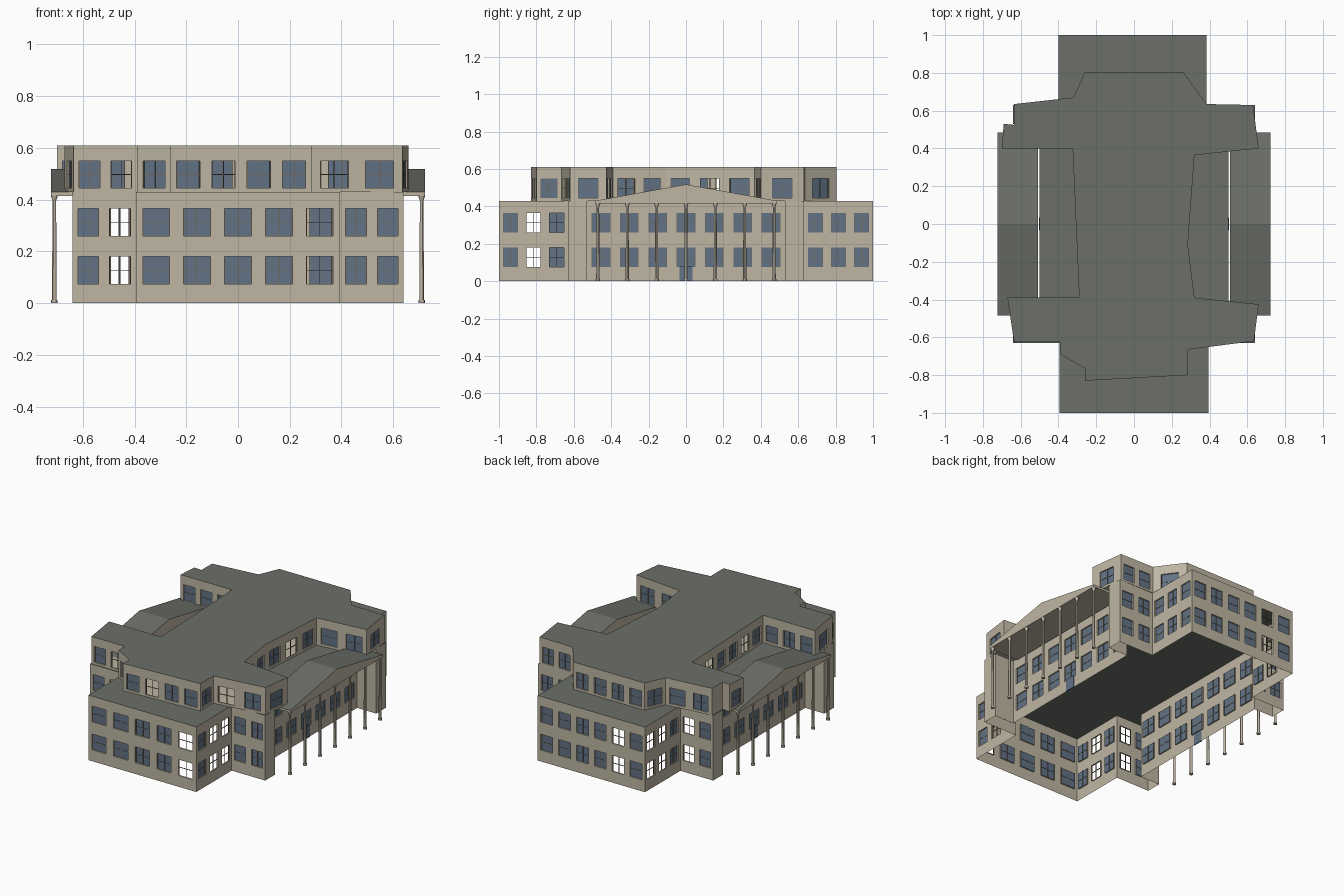
import bpy, bmesh
from mathutils import Vector, Matrix

cube = bpy.data.objects.get("Cube")
if cube:
    bpy.data.objects.remove(cube, do_unlink=True)


def material(name, rgb):
    m = bpy.data.materials.new(name)
    m.use_nodes = True
    m.diffuse_color = (*rgb, 1)
    m.node_tree.nodes["Principled BSDF"].inputs["Base Color"].default_value = (*rgb, 1)
    return m


WALL = material("beige wall", (0.52, 0.47, 0.37))
ROOF = material("grey roof", (0.15, 0.16, 0.14))
GLASS = material("blue glass", (0.12, 0.17, 0.24))
FRAME = material("brown frame", (0.17, 0.14, 0.1))


def finish(name, bm, *mats):
    mesh = bpy.data.meshes.new(name)
    bm.to_mesh(mesh)
    bm.free()
    for m in mats:
        mesh.materials.append(m)
    ob = bpy.data.objects.new(name, mesh)
    bpy.context.collection.objects.link(ob)
    return ob


def box(bm, center, size, axes=Matrix()):
    mat = Matrix.Translation(center) @ axes @ Matrix.Diagonal((*size, 1))
    bmesh.ops.create_cube(bm, size=1, matrix=mat)


def slab(name, outline, z, mat):
    bm = bmesh.new()
    bm.faces.new([bm.verts.new((x, y, z)) for x, y in outline])
    finish(name, bm, mat)


def storey_walls(name, outline, z0, z1, rows, counts, unglazed):
    """Walls along an outline, with evenly spaced recessed windows."""
    walls, panes, bars = bmesh.new(), bmesh.new(), bmesh.new()
    for i, start in enumerate(outline):
        a = Vector((*start, 0))
        b = Vector((*outline[(i + 1) % len(outline)], 0))
        length, along = (b - a).length, (b - a).normalized()
        out = Vector((along.y, -along.x, 0))
        axes = Matrix((along, out, Vector((0, 0, 1)))).transposed().to_4x4()
        n = counts[i]
        step = length / max(n, 1)
        half = min(step * 0.33, 0.055)

        def at(t, z, depth=0):
            return a + along * t - out * depth + Vector((0, 0, z))

        def quad(bm, *points):
            bm.faces.new([bm.verts.new(p) for p in points])

        # wall cells around the openings
        ts = [0] + [step * (k + 0.5) + s * half for k in range(n) for s in (-1, 1)] + [length]
        zs = [z0] + [z for row in rows for z in row] + [z1]
        for c in range(len(ts) - 1):
            for r in range(len(zs) - 1):
                t, u, lo, hi = ts[c], ts[c + 1], zs[r], zs[r + 1]
                if not (c % 2 and r % 2):
                    quad(walls, at(t, lo), at(u, lo), at(u, hi), at(t, hi))
                    continue
                # reveals, glass and glazing bars
                d = 0.008
                ring = [(t, lo), (u, lo), (u, hi), (t, hi)]
                for p, q in zip(ring, ring[1:] + ring[:1]):
                    quad(walls, at(*p), at(*q), at(*q, d), at(*p, d))
                if c // 2 not in unglazed.get(i, ()):
                    quad(panes, *[at(*p, d) for p in ring])
                w, h, mid = u - t, hi - lo, at((t + u) / 2, (lo + hi) / 2, d)
                box(bars, mid, (0.003, 0.004, h), axes)
                box(bars, mid, (w, 0.004, 0.003), axes)
                for s in (-1, 1):
                    box(bars, mid + along * s * (w / 2 - 0.001), (0.003, 0.004, h), axes)
    bmesh.ops.remove_doubles(walls, verts=walls.verts, dist=0.0001)
    finish(name + "_walls", walls, WALL)
    finish(name + "_window_glass", panes, GLASS)
    finish(name + "_window_bars", bars, FRAME)


# lower two storeys: long block with wings and recessed sides
lower = [(-.395, -1), (.395, -1), (.395, -.63), (.64, -.63), (.64, -.53),
         (.5, -.53), (.5, .53), (.64, .53), (.64, .63), (.385, .63),
         (.385, 1), (-.4, 1), (-.4, .63), (-.64, .63), (-.64, .53),
         (-.5, .53), (-.5, -.53), (-.64, -.53), (-.64, -.63), (-.395, -.63)]
storey_walls("lower", lower, 0, 0.43, [(0.075, 0.18), (0.26, 0.365)],
             [5, 3, 2, 0, 0, 7, 0, 0, 2, 3] + [6, 3, 2, 0, 0, 7, 0, 0, 2, 3],
             {0: [4], 1: [1, 2], 10: [4], 11: [0, 1], 12: [0], 18: [1], 19: [1]})
slab("lower_roof", lower, 0.43, ROOF)

# irregular top storey
upper = [(-.26, -.83), (.285, -.80), (.285, -.665), (.635, -.62), (.66, -.425),
         (.32, -.39), (.285, -.11), (.32, .365), (.66, .40), (.63, .63),
         (.385, .635), (.26, .805), (-.26, .805), (-.32, .67), (-.635, .635),
         (-.635, .525), (-.69, .53), (-.70, .40), (-.325, .40), (-.29, -.39),
         (-.67, -.39), (-.635, -.625), (-.39, -.625), (-.39, -.69), (-.26, -.765)]
counts = []
for p, q in zip(upper, upper[1:] + upper[:1]):
    counts.append(int((Vector(q) - Vector(p)).length / 0.12))
storey_walls("upper", upper, 0.43, 0.61, [(0.445, 0.55)], counts,
             {0: [1], 2: [0], 5: [0], 6: [1], 18: [1, 4], 21: [1]})
slab("upper_floor", upper, 0.432, WALL)
slab("upper_roof", upper, 0.61, ROOF)

for side, label in ((1, "left"), (-1, "right")):
    # gabled porch: beige body with grey slopes
    bm = bmesh.new()
    gable = [(-.485, .415), (.485, .415), (.485, .43), (0, .518), (-.485, .43)]
    face = bm.faces.new([bm.verts.new((side * 0.507, y, z)) for y, z in gable])
    ext = bmesh.ops.extrude_face_region(bm, geom=[face], use_keep_orig=True)
    moved = [v for v in ext["geom"] if isinstance(v, bmesh.types.BMVert)]
    bmesh.ops.translate(bm, verts=moved, vec=(side * 0.216, 0, 0))
    bmesh.ops.recalc_face_normals(bm, faces=bm.faces)
    for f in bm.faces:
        f.material_index = int(f.normal.z > 0.5)
    finish(label + "_porch_roof", bm, WALL, ROOF)

    # seven slim columns with base and capital
    bm = bmesh.new()
    for k in range(-3, 4):
        for r0, r1, z0, z1 in ((.012, .012, 0, .012), (.009, .007, .012, .395),
                               (.007, .013, .395, .415)):
            bmesh.ops.create_cone(
                bm, cap_ends=True, segments=12, radius1=r0, radius2=r1, depth=z1 - z0,
                matrix=Matrix.Translation((side * 0.71, k * 0.157, (z0 + z1) / 2)))
    finish(label + "_porch_columns", bm, WALL)
    bpy.context.view_layer.objects.active = bpy.context.scene.objects[label + "_porch_columns"]
    bpy.context.object.select_set(True)
    bpy.ops.object.shade_smooth_by_angle()
    bpy.context.object.select_set(False)

    # entrance door under the porch
    bm = bmesh.new()
    box(bm, (side * 0.501, 0, 0.04), (0.006, 0.07, 0.08))
    finish(label + "_door", bm, GLASS)
